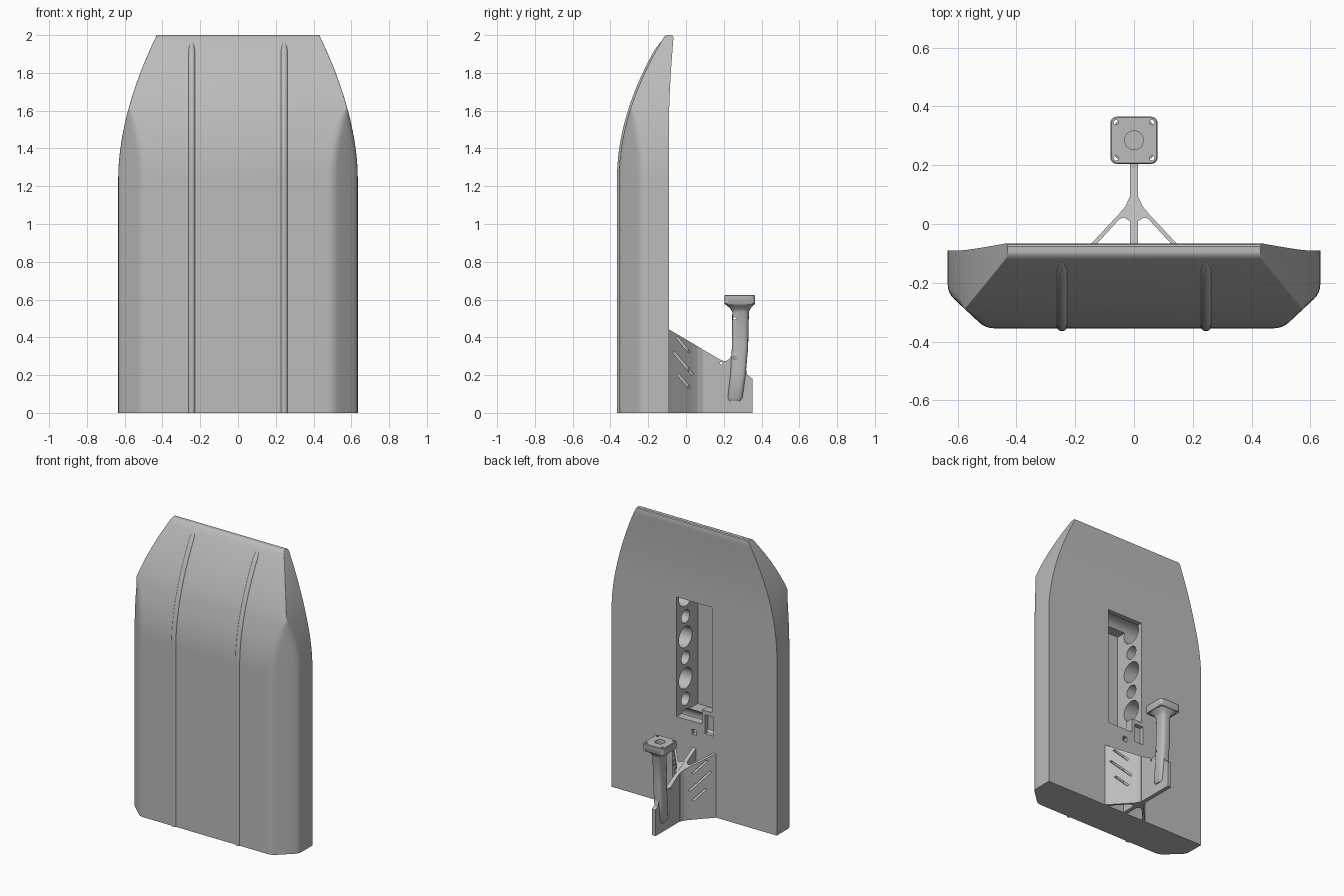
import bpy, bmesh, math
from mathutils import Matrix, Vector

if "Cube" in bpy.data.objects:
    bpy.data.objects.remove(bpy.data.objects["Cube"])

grey = bpy.data.materials.new("plain grey")
grey.use_nodes = True
grey.diffuse_color = (0.5, 0.5, 0.5, 1)
grey.node_tree.nodes["Principled BSDF"].inputs["Base Color"].default_value = (0.5, 0.5, 0.5, 1)


def finish(name, bm):
    bmesh.ops.recalc_face_normals(bm, faces=bm.faces)
    mesh = bpy.data.meshes.new(name)
    bm.to_mesh(mesh)
    bm.free()
    obj = bpy.data.objects.new(name, mesh)
    bpy.context.collection.objects.link(obj)
    mesh.materials.append(grey)
    return obj


def loft(name, rings):
    """Skin a list of equal-length point rings and cap both ends."""
    bm = bmesh.new()
    loops = [[bm.verts.new(p) for p in ring] for ring in rings]
    n = len(loops[0])
    for a, b in zip(loops, loops[1:]):
        for i in range(n):
            j = (i + 1) % n
            bm.faces.new((a[i], a[j], b[j], b[i]))
    bm.faces.new(loops[0])
    bm.faces.new(loops[-1])
    return finish(name, bm)


def box(name, lo, hi, turn=None):
    c, s = (Vector(lo) + Vector(hi)) / 2, Vector(hi) - Vector(lo)
    bm = bmesh.new()
    m = Matrix.Translation(c) @ (turn or Matrix()) @ Matrix.Diagonal((*s, 1))
    bmesh.ops.create_cube(bm, size=1, matrix=m)
    return finish(name, bm)


def cylinder(name, centre, radius, depth, axis="Z"):
    bm = bmesh.new()
    m = Matrix.Translation(centre)
    if axis == "X":
        m = m @ Matrix.Rotation(math.pi / 2, 4, "Y")
    bmesh.ops.create_cone(bm, cap_ends=True, segments=32, radius1=radius,
                          radius2=radius, depth=depth, matrix=m)
    return finish(name, bm)


def cut(obj, cutters):
    bpy.context.view_layer.objects.active = obj
    for c in cutters:
        c.hide_render = True
        mod = obj.modifiers.new("cut", "BOOLEAN")
        mod.operation, mod.solver, mod.object = "DIFFERENCE", "EXACT", c
        bpy.ops.object.modifier_apply(modifier=mod.name)
        bpy.data.objects.remove(c)


def smooth(obj, angle=30):
    bpy.ops.object.select_all(action="DESELECT")
    obj.select_set(True)
    bpy.context.view_layer.objects.active = obj
    bpy.ops.object.shade_smooth_by_angle(angle=math.radians(angle))


# Hull: width, bottom and deck lines along its length
def rise(z, start, power):
    return max(0, (z - start) / (2 - start)) ** power


def half_width(z):
    return 0.634 - 0.204 * rise(z, 1.25, 1.8)


def bottom(z):
    return -0.355 + 0.245 * rise(z, 1.25, 1.9)


def rounded(prev, corner, after):
    """Replace a corner by a short curve."""
    p, c, a = Vector(prev), Vector(corner), Vector(after)
    t = min(0.03, 0.45 * (p - c).length, 0.45 * (a - c).length)
    s, e = c + (p - c).normalized() * t, c + (a - c).normalized() * t
    return [s * (1 - k) ** 2 + c * 2 * k * (1 - k) + e * k * k for k in (0, 0.25, 0.5, 0.75, 1)]


def hull_ring(z, tip=0):
    w, yb = half_width(z), bottom(z) + tip
    yd = -0.09 + 0.025 * rise(z, 1.55, 1.6) - tip
    ys = max(yb + 0.002, -0.36 + (w - 0.5) * 0.93)
    xc = min(w - 0.002, 0.5 + (yb + 0.36) / 0.93)
    half = [Vector((w, yd, z))]
    half += rounded((w, yd, z), (w, ys, z), (xc, yb, z))
    half += rounded((w, ys, z), (xc, yb, z), (0, yb, z))
    return half + [Vector((-p.x, p.y, p.z)) for p in reversed(half)]


levels = [0, 0.6, 1.2] + [1.25 + 0.735 * i / 24 for i in range(25)]
hull = loft("hull", [hull_ring(z) for z in levels] + [hull_ring(1.995, 0.004), hull_ring(2, 0.011)])

# Deck well with a notched corner, lightening holes, hatch and socket
outline = [(0.137, 0.62), (0.137, 1.45), (-0.137, 1.45), (-0.137, 0.72), (-0.06, 0.72), (-0.06, 0.62)]
cutters = [loft("well_cutter", [[(x, y, z) for x, z in outline] for y in (-0.325, 0.1)])]
for i in range(7):
    z, r = 1.42 - 0.143 * i, (0.045 if i % 2 else 0.072)
    cutters.append(cylinder("rib_hole_cutter", (0, -0.19, z), r, 0.6, "X"))
cutters.append(box("hatch_cutter", (-0.15, -0.12, 0.56), (-0.083, 0.1, 0.69)))
cutters.append(box("socket_cutter", (-0.018, -0.13, 0.53), (0.018, 0.1, 0.565)))
cut(hull, cutters)
smooth(hull)


# Bottom runners
def oval(z, cx, cy, rx, ry, n=20, power=1.0):
    pts = []
    for i in range(n):
        c, s = math.cos(math.tau * i / n), math.sin(math.tau * i / n)
        pts.append((cx + rx * math.copysign(abs(c) ** power, c),
                    cy + ry * math.copysign(abs(s) ** power, s), z))
    return pts


for side, label in ((1, "left"), (-1, "right")):
    path = [z for z in levels if z < 1.95]
    rings = [oval(z, side * 0.245, bottom(z) + 0.009, 0.019, 0.019) for z in path]
    rings.append(oval(1.968, side * 0.245, bottom(1.968) + 0.009, 0.01, 0.01))
    smooth(loft(label + "_runner", rings), 40)

# Central bracket web
profile = [(-0.1, 0), (0.352, 0), (0.352, 0.18), (0.338, 0.192), (0.325, 0.2), (0.318, 0.23), (0.3, 0.34),
           (0.246, 0.34), (0.242, 0.31), (0.23, 0.285), (0.21, 0.274), (0.19, 0.277), (-0.1, 0.445)]
web = loft("bracket_web", [[(x, y, z) for y, z in profile] for x in (-0.014, 0.014)])
cut(web, [cylinder("pin_cutter", (0, 0.187, 0.262), 0.007, 0.1, "X")])

# Splayed bracket arms with diagonal slots
plan = [(0.172, -0.095), (0.05, 0.035), (0.028, 0.062), (0.016, 0.09), (0.005, 0.09), (0.005, 0.005),
        (0.018, 0.012), (0.033, 0.022), (0.048, 0.018), (0.152, -0.095)]
slots = [(-0.015, 0.36, 0.105), (-0.015, 0.262, 0.155), (-0.012, 0.168, 0.095)]
for side, label in ((1, "left"), (-1, "right")):
    arm = loft(label + "_bracket_arm", [
        [(side * x, y, 0) for x, y in plan],
        [(side * x, y, 0.442 - 0.59 * (y + 0.09)) for x, y in plan]])
    cutters = []
    for y, z, length in slots:
        cutters.append(box("slot_cutter", (side * 0.115 - 0.09, y - length / 2, z - 0.006),
                           (side * 0.115 + 0.09, y + length / 2, z + 0.006),
                           Matrix.Rotation(math.radians(-50), 4, "X")))
    cut(arm, cutters)

# Leaning post that flares under the mounting plate
stations = [(0.062, 0.258, 0.02, 0.03), (0.08, 0.26, 0.03, 0.04), (0.2, 0.275, 0.034, 0.041),
            (0.35, 0.286, 0.035, 0.043), (0.535, 0.289, 0.036, 0.044), (0.55, 0.288, 0.045, 0.052),
            (0.574, 0.285, 0.074, 0.074)]
post = loft("post", [oval(z, 0, y, rx, ry, 32, 0.6) for z, y, rx, ry in stations])
cut(post, [cylinder("pin_cutter", (0, 0.257, z), 0.007, 0.2, "X") for z in (0.29, 0.5)])
smooth(post, 35)


# Mounting plate with rounded corners, bolt holes and bore
def rounded_square(z, half, r, cy):
    pts = []
    for k in range(4):
        for i in range(6):
            a = math.pi / 2 * (k + i / 5)
            sx, sy = (1, -1, -1, 1)[k], (1, 1, -1, -1)[k]
            pts.append((sx * (half - r) + r * math.cos(a), cy + sy * (half - r) + r * math.sin(a), z))
    return pts


plate = loft("mounting_plate", [rounded_square(z, h, 0.02, 0.285) for z, h in
                                ((0.572, 0.076), (0.578, 0.08), (0.621, 0.08), (0.625, 0.077))])
cutters = [cylinder("bolt_cutter", (x, 0.285 + y, 0.6), 0.008, 0.1)
           for x in (-0.061, 0.061) for y in (-0.061, 0.061)]
cutters.append(cylinder("bore_cutter", (0, 0.285, 0.63), 0.032, 0.06))
cut(plate, cutters)
smooth(plate, 35)
